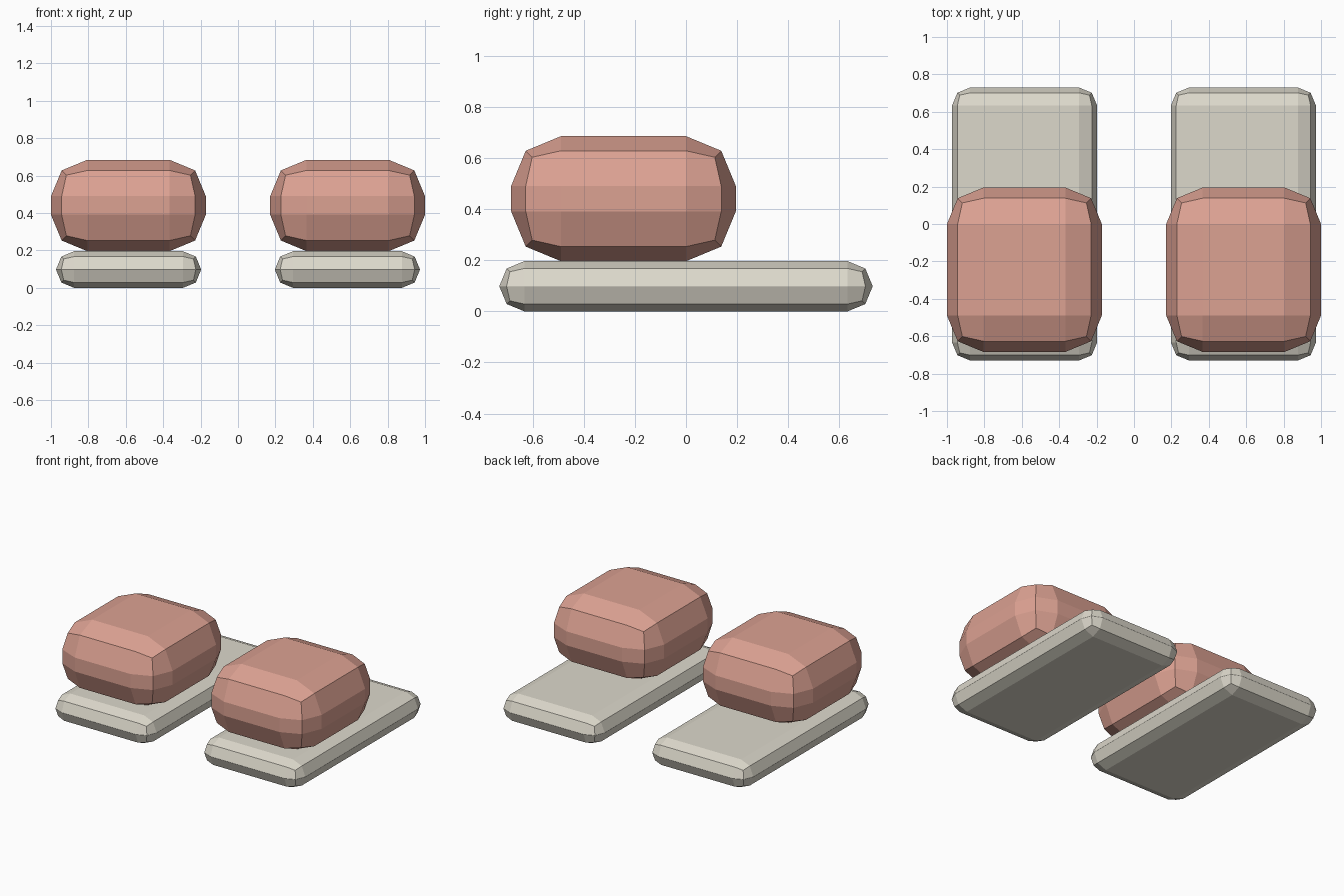
import bpy
import bmesh
from mathutils import Vector

cube = bpy.data.objects.get("Cube")
if cube:
    bpy.data.objects.remove(cube, do_unlink=True)


def make_material(name, rgb):
    mat = bpy.data.materials.new(name)
    mat.use_nodes = True
    mat.diffuse_color = (*rgb, 1)
    mat.node_tree.nodes["Principled BSDF"].inputs["Base Color"].default_value = (*rgb, 1)
    return mat


def rounded_box(name, low, high, radius, mat):
    """Box between two corners with two-segment bevels on every edge."""
    low, high = Vector(low), Vector(high)
    size, centre = high - low, (low + high) / 2
    bm = bmesh.new()
    bmesh.ops.create_cube(bm, size=1)
    bmesh.ops.scale(bm, vec=size, verts=bm.verts)
    mesh = bpy.data.meshes.new(name)
    bm.to_mesh(mesh)
    bm.free()
    mesh.materials.append(mat)
    obj = bpy.data.objects.new(name, mesh)
    obj.location = centre
    bpy.context.collection.objects.link(obj)
    bevel = obj.modifiers.new("rounding", 'BEVEL')
    bevel.width = radius
    bevel.segments = 2
    bevel.limit_method = 'NONE'
    bevel.use_clamp_overlap = False
    return obj


salmon = make_material("salmon", (0.72, 0.36, 0.29))
sole_grey = make_material("warm pale grey", (0.72, 0.69, 0.60))

# A mirrored pair: flat sole with a chunky block on its front half
for side, sign in (("left", 1), ("right", -1)):
    def span(inner, outer):
        return sorted((sign * inner, sign * outer))

    x0, x1 = span(0.197, 0.973)
    rounded_box(side + "_sole", (x0, -0.73, 0), (x1, 0.73, 0.196), 0.0975, sole_grey)
    x0, x1 = span(0.172, 1.0)
    rounded_box(side + "_upper", (x0, -0.684, 0.196), (x1, 0.195, 0.685), 0.195, salmon)
